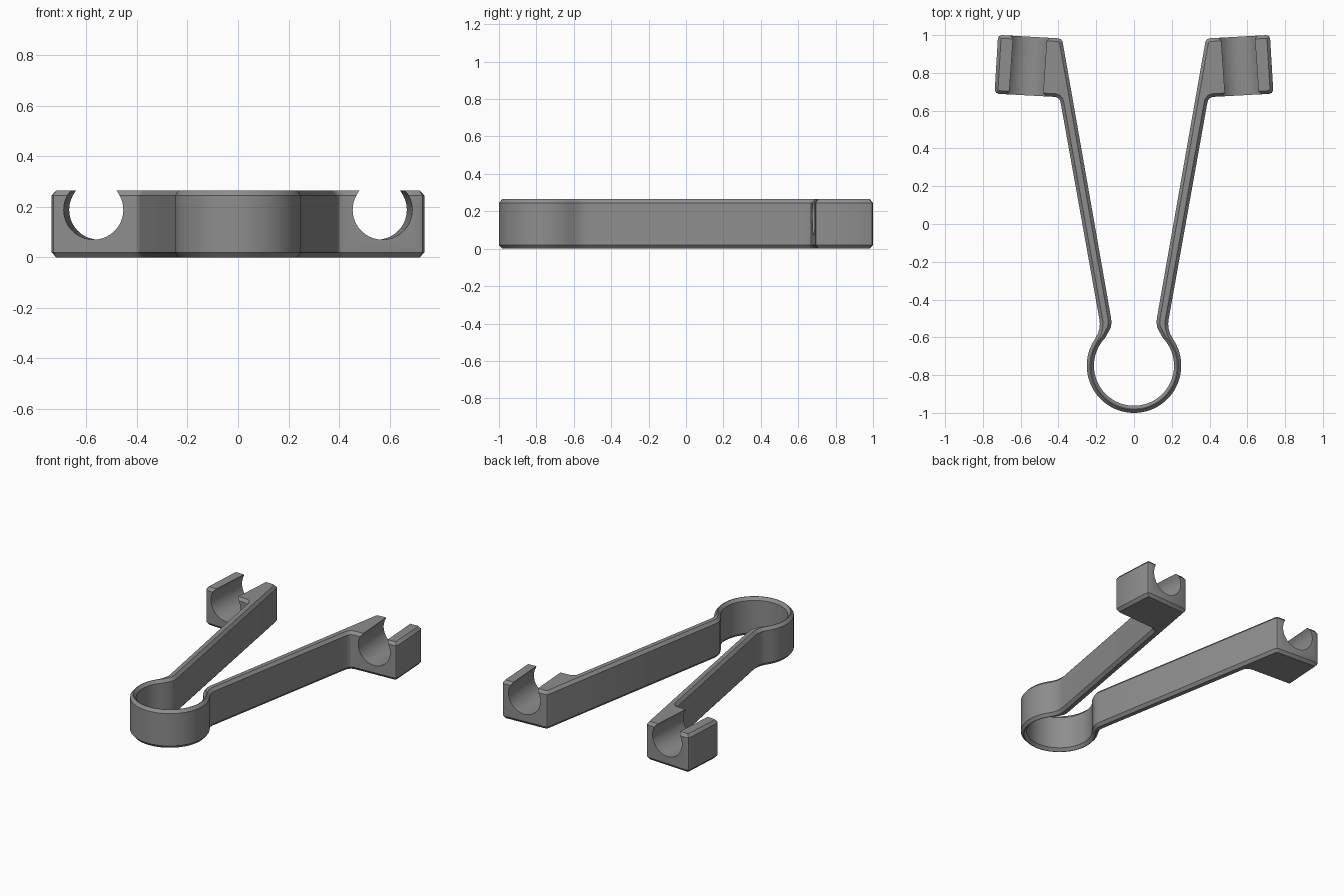
import bpy, bmesh, math
from mathutils import Vector

if "Cube" in bpy.data.objects:
    bpy.data.objects.remove(bpy.data.objects["Cube"])

HEIGHT, CHAMFER_H, CHAMFER_W = 0.265, 0.02, 0.017
RING_Y, R_OUT, R_IN = -0.75, 0.25, 0.212


def arc(radius, a0, a1, n):
    """Points on the ring, angles in degrees."""
    return [Vector((radius * math.cos(math.radians(a0 + (a1 - a0) * i / n)),
                    RING_Y + radius * math.sin(math.radians(a0 + (a1 - a0) * i / n))))
            for i in range(n + 1)]


def inset(points, d):
    """Mitred inward offset of a counter-clockwise outline."""
    result = []
    for i, p in enumerate(points):
        a = (p - points[i - 1]).normalized()
        b = (points[(i + 1) % len(points)] - p).normalized()
        na, nb = Vector((-a.y, a.x)), Vector((-b.y, b.x))
        result.append(p + (na + nb) * (d / (1 + na.dot(nb))))
    return result


# Right half of the outline: ring outside, arm, clamp block, arm inside, ring inside
half = arc(R_OUT, -90, 30, 32)
half += [Vector(p) for p in (
    (0.203, -0.602), (0.191, -0.58), (0.184, -0.556), (0.181, -0.53), (0.182, -0.512),
    (0.387, 0.635), (0.392, 0.655), (0.402, 0.667), (0.42, 0.673),
    (0.715, 0.689), (0.730, 0.695), (0.737, 0.71),
    (0.721, 0.98), (0.715, 0.994), (0.70, 1.0),
    (0.40, 0.983), (0.386, 0.978), (0.378, 0.965),
    (0.121, -0.50), (0.119, -0.525), (0.123, -0.548), (0.133, -0.567))]
half += arc(R_IN, 44, -90, 36)

# Mirror into one closed outline
n_out = 33
mirrored = [Vector((-p.x, p.y)) for p in reversed(half[1:-1])]
outline = half + mirrored

# Spring clip body with chamfered upper and lower rims
bm = bmesh.new()
inner = inset(outline, CHAMFER_W)
layers = [(inner, 0), (outline, CHAMFER_H), (outline, HEIGHT - CHAMFER_H), (inner, HEIGHT)]
rings = [[bm.verts.new((p.x, p.y, z)) for p in pts] for pts, z in layers]
n = len(outline)
for low, high in zip(rings, rings[1:]):
    for i in range(n):
        j = (i + 1) % n
        bm.faces.new((low[i], low[j], high[j], high[i]))
bm.faces.new(list(reversed(rings[0])))
bm.faces.new(rings[-1])
bmesh.ops.recalc_face_normals(bm, faces=bm.faces)
mesh = bpy.data.meshes.new("spring_clip")
bm.to_mesh(mesh)
bm.free()
clip = bpy.data.objects.new("spring_clip", mesh)
bpy.context.collection.objects.link(clip)

grey = bpy.data.materials.new("mid grey")
grey.diffuse_color = (0.27, 0.27, 0.27, 1)
grey.use_nodes = True
grey.node_tree.nodes["Principled BSDF"].inputs["Base Color"].default_value = grey.diffuse_color
mesh.materials.append(grey)

# Open round channels through both clamp blocks
cutters = []
for side in (-1, 1):
    bpy.ops.mesh.primitive_cylinder_add(vertices=64, radius=0.118, depth=0.7,
                                        location=(side * 0.561, 0.835, 0.188),
                                        rotation=(math.pi / 2, 0, side * math.radians(4)))
    cutter = bpy.context.object
    cutter.name = "channel_cutter"
    cutter.hide_render = True
    cutter.data.materials.append(grey)
    cutters.append(cutter)
    mod = clip.modifiers.new("channel", 'BOOLEAN')
    mod.operation = 'DIFFERENCE'
    mod.solver = 'EXACT'
    mod.object = cutter

bpy.ops.object.select_all(action='DESELECT')
clip.select_set(True)
bpy.context.view_layer.objects.active = clip
for mod in list(clip.modifiers):
    bpy.ops.object.modifier_apply(modifier=mod.name)
for cutter in cutters:
    bpy.data.objects.remove(cutter)
bpy.ops.object.shade_smooth_by_angle(angle=math.radians(30))
